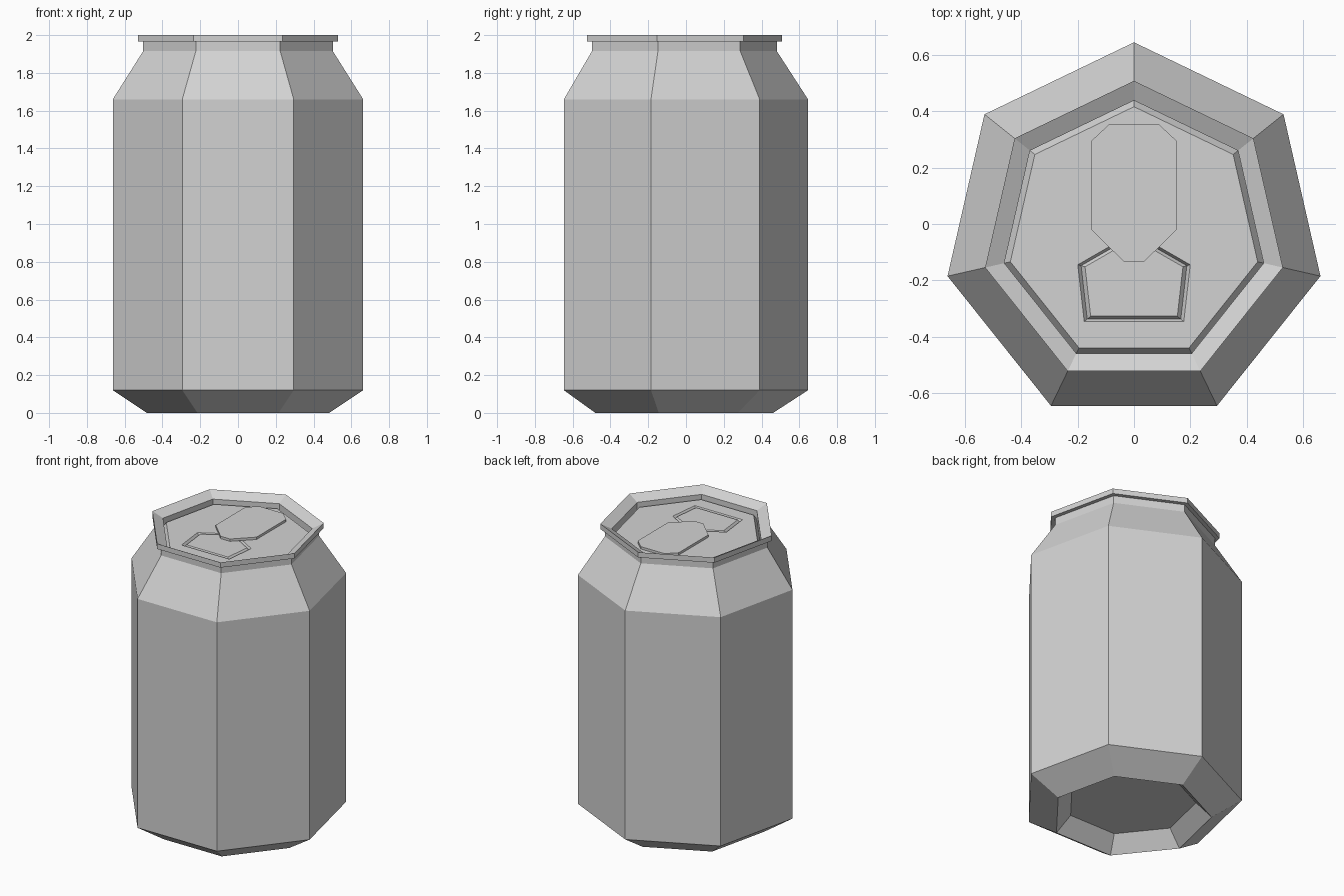
import bpy
import bmesh
from math import sin, cos, pi

cube = bpy.data.objects.get("Cube")
if cube:
    bpy.data.objects.remove(cube, do_unlink=True)

SIDES = 7
CENTRE_Y = -0.034
LID_Z = 1.94

metal = bpy.data.materials.new("plain grey metal")
GREY = (0.65, 0.65, 0.65, 1)
metal.use_nodes = True
metal.diffuse_color = GREY
metal.node_tree.nodes["Principled BSDF"].inputs["Base Color"].default_value = GREY


def heptagon(radius, z):
    """Seven-sided outline with one corner at the back."""
    angles = [pi / 2 + 2 * pi * i / SIDES for i in range(SIDES)]
    return [(radius * cos(a), CENTRE_Y + radius * sin(a), z) for a in angles]


def scaled(outline, factor, centre_y, z):
    return [(x * factor, centre_y + (y - centre_y) * factor, z) for x, y in outline]


def loft(bm, outlines):
    """Join successive outlines with quads and return the vertex loops."""
    loops = [[bm.verts.new(p) for p in outline] for outline in outlines]
    for low, high in zip(loops, loops[1:]):
        for i in range(len(low)):
            j = (i + 1) % len(low)
            bm.faces.new((low[i], low[j], high[j], high[i]))
    return loops


def loop_edges(bm, loop):
    return [bm.edges.get((a, b)) for a, b in zip(loop, loop[1:] + loop[:1])]


def finish(name, bm):
    mesh = bpy.data.meshes.new(name)
    bm.normal_update()
    bm.to_mesh(mesh)
    bm.free()
    mesh.materials.append(metal)
    obj = bpy.data.objects.new(name, mesh)
    bpy.context.collection.objects.link(obj)
    return obj


# Can body: recessed base, foot, wall, shoulder and neck
body_profile = [(0.40, 0.10), (0.495, 0), (0.68, 0.12), (0.68, 1.66),
                (0.515, 1.915), (0.515, 1.966)]
bm = bmesh.new()
rings = loft(bm, [heptagon(r, z) for r, z in body_profile])
bm.faces.new(rings[0][::-1])
finish("can_body", bm)

# Lid: lip, sloped inner rim, groove and flat panel with a pressed opening
lid_profile = [(0.505, 1.965), (0.543, 1.965), (0.543, 2.0), (0.473, 1.965),
               (0.473, 1.908), (0.451, LID_Z)]
opening = [(0, -0.03), (-0.2, -0.145), (-0.177, -0.347),
           (0.177, -0.347), (0.2, -0.145)]
bm = bmesh.new()
rings = loft(bm, [heptagon(r, z) for r, z in lid_profile])
marks = loft(bm, [scaled(opening, f, -0.2, z)
                  for f, z in ((1, LID_Z), (0.94, LID_Z - 0.016), (0.87, LID_Z))])
bm.faces.new(marks[-1])
panel = bmesh.ops.triangle_fill(
    bm, use_beauty=True, normal=(0, 0, 1),
    edges=loop_edges(bm, rings[-1]) + loop_edges(bm, marks[0]))
for face in panel["geom"]:
    if isinstance(face, bmesh.types.BMFace):
        face.normal_update()
        if face.normal.z < 0:
            face.normal_flip()
finish("lid", bm)

# Pull tab: thin plate with clipped corners
half_tab = [(-0.088, 0.355), (-0.152, 0.295), (-0.152, -0.02), (-0.035, -0.135)]
tab = half_tab + [(-x, y) for x, y in reversed(half_tab)]
bm = bmesh.new()
rings = loft(bm, [scaled(tab, 1, 0, z) for z in (LID_Z, LID_Z + 0.016)])
bm.faces.new(rings[0][::-1])
bm.faces.new(rings[1])
finish("pull_tab", bm)
